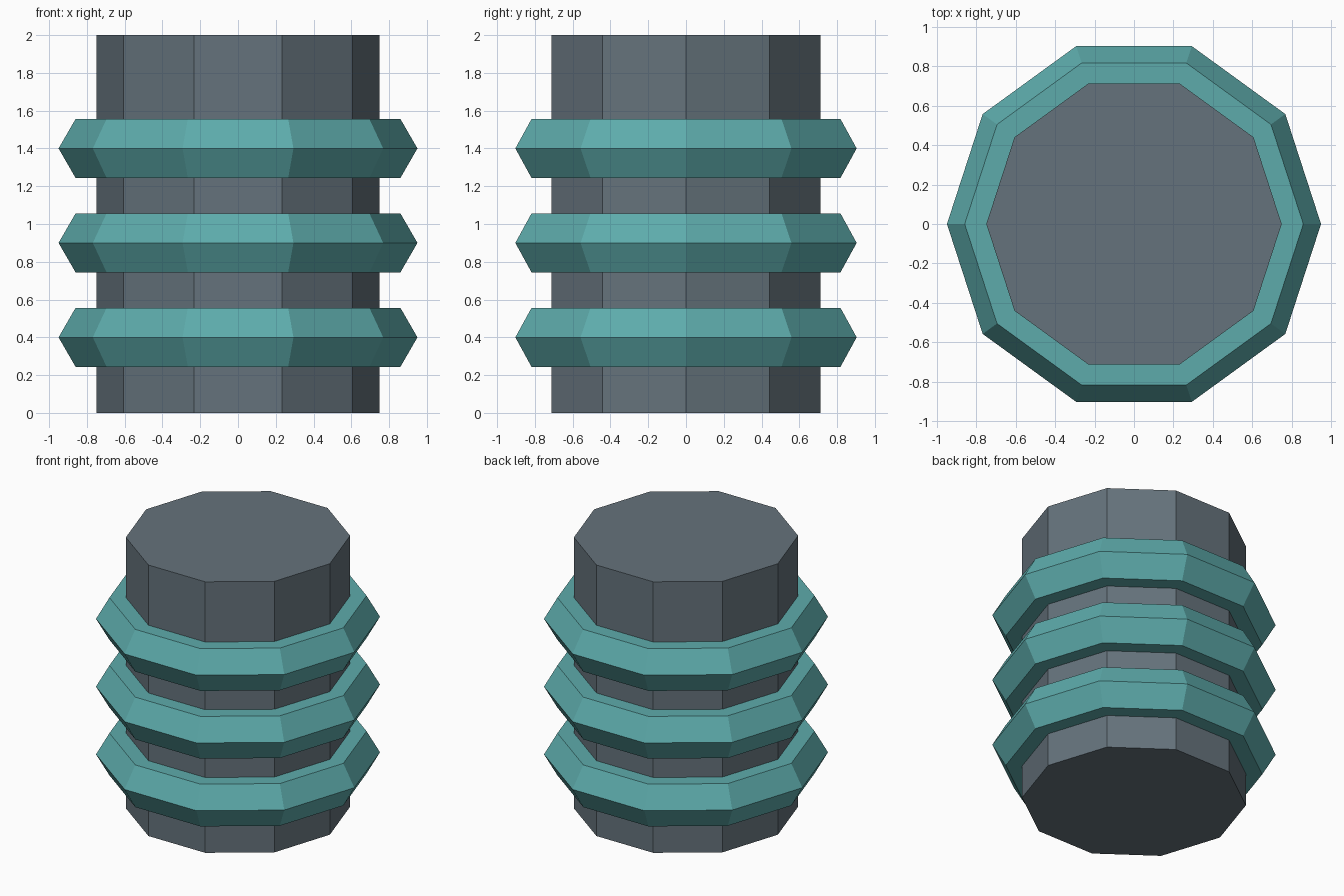
import bpy
from math import pi

if "Cube" in bpy.data.objects:
    bpy.data.objects.remove(bpy.data.objects["Cube"])


def paint(obj, name, color):
    mat = bpy.data.materials.get(name) or bpy.data.materials.new(name)
    mat.diffuse_color = color
    mat.use_nodes = True
    mat.node_tree.nodes["Principled BSDF"].inputs["Base Color"].default_value = mat.diffuse_color
    obj.data.materials.append(mat)


# Ten-sided core, turned so corners lie on the x axis
bpy.ops.mesh.primitive_cylinder_add(vertices=10, radius=0.75, depth=2,
                                    location=(0, 0, 1), rotation=(0, 0, pi / 2))
core = bpy.context.object
core.name = "core"
paint(core, "slate", (0.13, 0.17, 0.20, 1))

# Three low-poly rings with hexagonal section, sunk into the core
for i in range(3):
    bpy.ops.mesh.primitive_torus_add(major_segments=10, minor_segments=6,
                                     major_radius=0.77, minor_radius=0.18,
                                     location=(0, 0, 0.4 + 0.5 * i))
    ring = bpy.context.object
    ring.name = f"ring_{i + 1}"
    ring.data.shade_flat()
    paint(ring, "teal", (0.11, 0.41, 0.41, 1))
